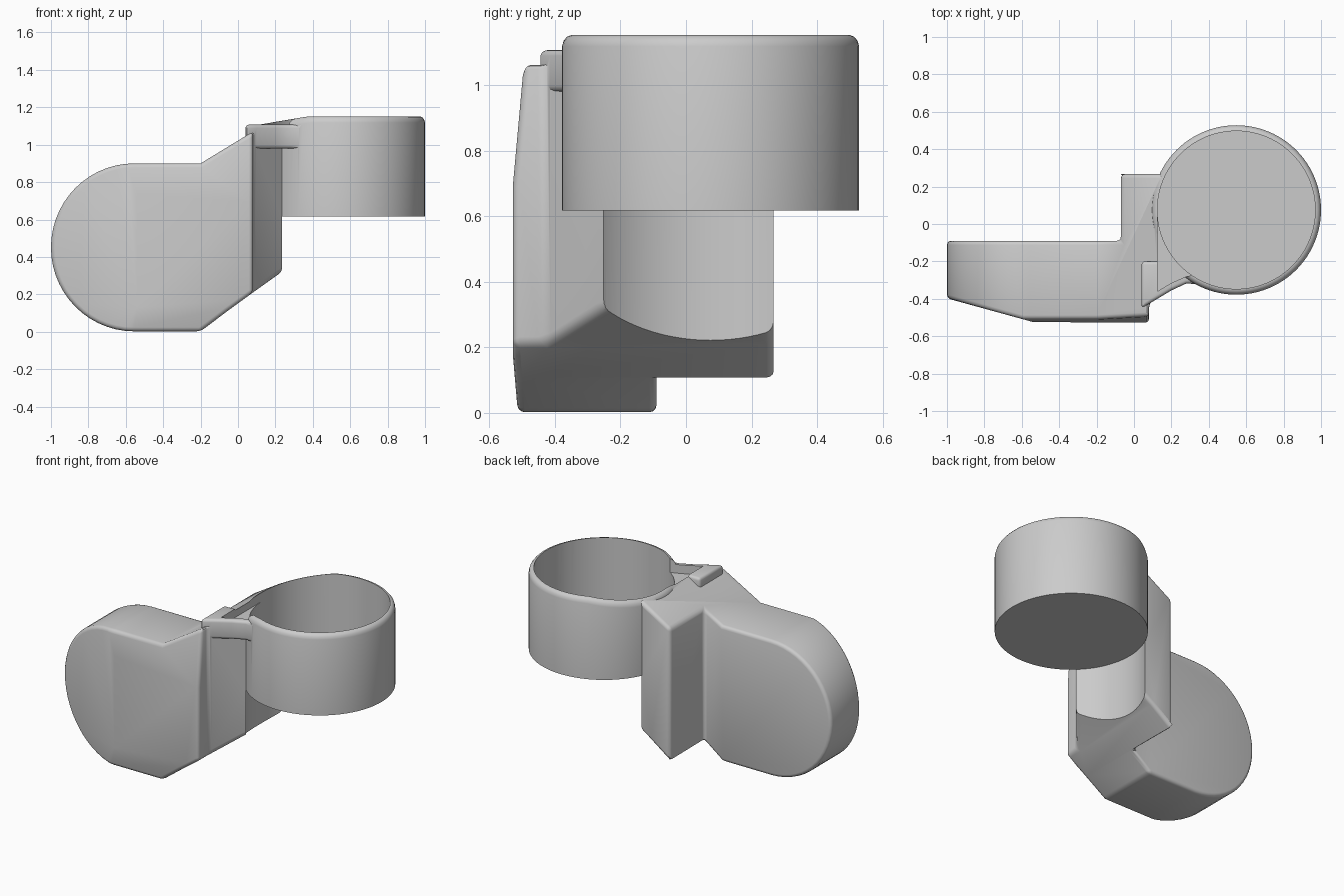
import bpy, bmesh, math
from mathutils import Vector

if "Cube" in bpy.data.objects:
    bpy.data.objects.remove(bpy.data.objects["Cube"])

CX, CY, R, RI = 0.547, 0.075, 0.453, 0.422


def new_object(name, bm):
    bmesh.ops.recalc_face_normals(bm, faces=bm.faces)
    me = bpy.data.meshes.new(name)
    bm.to_mesh(me)
    bm.free()
    ob = bpy.data.objects.new(name, me)
    bpy.context.collection.objects.link(ob)
    return ob


def prism(name, pts, axis, lo, hi):
    """Extrude a 2D outline along the axis from lo to hi."""
    def place(a, b, c):
        return {'x': (c, a, b), 'y': (a, c, b), 'z': (a, b, c)}[axis]
    bm = bmesh.new()
    f = bm.faces.new([bm.verts.new(place(a, b, lo)) for a, b in pts])
    ext = bmesh.ops.extrude_face_region(bm, geom=[f])
    move = Vector(place(0, 0, hi - lo))
    bmesh.ops.translate(bm, vec=move,
                        verts=[v for v in ext['geom'] if isinstance(v, bmesh.types.BMVert)])
    return new_object(name, bm)


def apply(ob, kind, **props):
    m = ob.modifiers.new("m", kind)
    for k, v in props.items():
        setattr(m, k, v)
    bpy.context.view_layer.objects.active = ob
    bpy.ops.object.modifier_apply(modifier=m.name)


def boolean(ob, other, op):
    apply(ob, 'BOOLEAN', operation=op, object=other, solver='EXACT')
    bpy.data.objects.remove(other)


def bevel(ob, width):
    apply(ob, 'BEVEL', width=width, segments=3, limit_method='ANGLE',
          angle_limit=math.radians(32), use_clamp_overlap=False)


def circle(r, n=96):
    return [(CX + r * math.cos(2 * math.pi * i / n), CY + r * math.sin(2 * math.pi * i / n))
            for i in range(n)]


# Mounting pad: side outline cut by the plan and end outlines
arc = [(-0.555 - 0.445 * math.sin(math.pi * i / 28), 0.451 + 0.449 * math.cos(math.pi * i / 28))
       for i in range(29)]
outline = arc + [(-0.2, 0.002), (-0.06, 0.108), (0.08, 0.21), (0.22, 0.31), (0.4, 0.44),
                 (0.4, 1.14), (0.14, 1.107), (-0.2, 0.9)]
body = prism("cup_holder", outline, 'y', -0.7, 0.5)
plan = [(-1.1, -0.09), (-0.07, -0.09), (-0.07, 0.267), (0.35, 0.267), (0.35, -0.12),
        (0.08, -0.43), (0.08, -0.6), (-0.57, -0.6), (-0.57, -0.515), (-1.1, -0.37)]
plan[6:9] = [(0.08, -0.528), (-0.54, -0.524)]
boolean(body, prism("plan", plan, 'z', -0.2, 1.4), 'INTERSECT')
end = [(-0.504, -0.1), (-0.53, 0.2), (-0.53, 0.67), (-0.482, 1.2), (0.4, 1.2), (0.4, -0.1)]
boolean(body, prism("end", end, 'x', -1.3, 0.8), 'INTERSECT')
bevel(body, 0.022)

# Web joining the pad to the cup near the rim
web = prism("web", [(0.04, -0.45), (0.1, -0.415), (0.2, -0.355), (0.28, -0.318), (0.345, -0.322),
                    (0.4, -0.2), (0.04, -0.2)], 'z', 0.98, 1.107)
bevel(web, 0.018)
boolean(body, web, 'UNION')

# Clearance below the cup
boolean(body, prism("clearance", circle(R - 0.002), 'z', -0.3, 0.63), 'DIFFERENCE')

# Cup shell with rounded rim, dipping toward the pad
bm = bmesh.new()
profile = [(R, 0.617), (R, 1.118), (R - 0.005, 1.135), (R - 0.015, 1.147), (R - 0.028, 1.152)]
rings = [[bm.verts.new((x, y, z)) for x, y in circle(r)] for r, z in profile]
for a, b in zip(rings, rings[1:]):
    for i in range(96):
        j = (i + 1) % 96
        bm.faces.new((a[i], a[j], b[j], b[i]))
bm.faces.new(rings[0])
for ring in rings[1:]:
    for v in ring:
        v.co.z += min(0, (v.co.x - 0.38) * 0.167)
top = bm.verts.new((CX, CY, 1.152))
for i in range(96):
    bm.faces.new((rings[-1][i], rings[-1][(i + 1) % 96], top))
cup = new_object("cup", bm)
boolean(body, cup, 'UNION')

# Hollow of the cup and the corner pocket beside it
boolean(body, prism("hollow", circle(RI), 'z', 0.645, 1.4), 'DIFFERENCE')
pocket = [(0.125, 0.06), (0.125, -0.36), (0.2, -0.315), (0.28, -0.28), (0.42, -0.25), (0.42, 0.06)]
boolean(body, prism("pocket", pocket, 'z', 1.05, 1.4), 'DIFFERENCE')

bpy.ops.object.select_all(action='DESELECT')
body.select_set(True)
bpy.context.view_layer.objects.active = body
bpy.ops.object.shade_smooth_by_angle(angle=math.radians(32))
